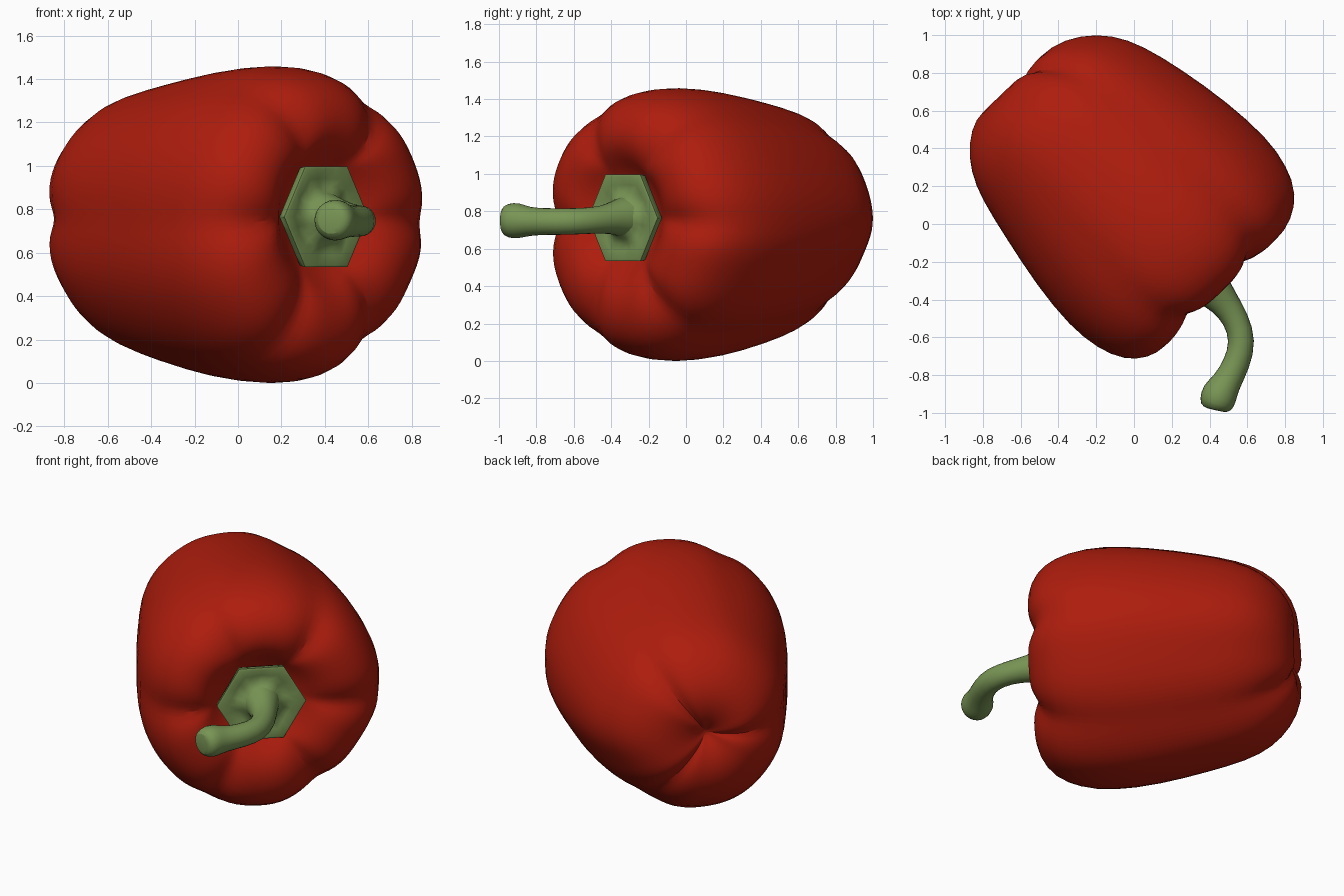
import bpy, bmesh
from math import sin, cos, pi, radians
from mathutils import Vector

if "Cube" in bpy.data.objects:
    bpy.data.objects.remove(bpy.data.objects["Cube"])

# Pepper axis lies flat: D points to the stem end, E sideways, UP vertical
D = Vector((0.692, -0.722, 0)).normalized()
UP = Vector((0, 0, 1))
E = UP.cross(D)


def place(d, e, z):
    return D * d + E * e + UP * z


def material(name, color):
    m = bpy.data.materials.new(name)
    m.diffuse_color = (*color, 1)
    m.use_nodes = True
    m.node_tree.nodes["Principled BSDF"].inputs["Base Color"].default_value = m.diffuse_color
    return m


def skin(name, rings, mat, levels, angle):
    """Join rings of points into a closed smooth surface."""
    bm = bmesh.new()
    rows = [[bm.verts.new(p) for p in ring] for ring in rings]
    n = len(rows[0])
    for a, b in zip(rows, rows[1:]):
        for i in range(n):
            j = (i + 1) % n
            bm.faces.new((a[i], a[j], b[j], b[i]))
    for row in (rows[0], rows[-1]):
        mid = bm.verts.new(sum((v.co for v in row), Vector()) / n)
        for i in range(n):
            bm.faces.new((row[i], row[(i + 1) % n], mid))
    bmesh.ops.recalc_face_normals(bm, faces=bm.faces)
    me = bpy.data.meshes.new(name)
    bm.to_mesh(me)
    bm.free()
    ob = bpy.data.objects.new(name, me)
    bpy.context.collection.objects.link(ob)
    me.materials.append(mat)
    if levels:
        sub = ob.modifiers.new("smooth", "SUBSURF")
        sub.levels = sub.render_levels = levels
    bpy.context.view_layer.objects.active = ob
    ob.select_set(True)
    bpy.ops.object.shade_smooth_by_angle(angle=radians(angle))
    ob.select_set(False)
    return ob


red = material("pepper_red", (0.42, 0.012, 0.004))
green = material("stem_green", (0.19, 0.30, 0.09))

# Fruit: (d, radius, centre e, centre z, six-crease depth, three-crease depth)
profile = [
    (0.42, 0.06, 0.06, 0.765, 0.00, 0),
    (0.44, 0.20, 0.06, 0.765, 0.00, 0),
    (0.50, 0.28, 0.06, 0.765, 0.03, 0),
    (0.56, 0.35, 0.07, 0.76, 0.07, 0),
    (0.588, 0.445, 0.09, 0.75, 0.07, 0),
    (0.566, 0.555, 0.10, 0.74, 0.055, 0),
    (0.49, 0.655, 0.105, 0.735, 0.035, 0),
    (0.35, 0.712, 0.105, 0.733, 0.022, 0),
    (0.16, 0.735, 0.105, 0.733, 0.015, 0),
    (-0.12, 0.71, 0.105, 0.733, 0.01, 0),
    (-0.42, 0.65, 0.105, 0.738, 0.005, 0.003),
    (-0.65, 0.595, 0.095, 0.747, 0, 0.012),
    (-0.80, 0.53, 0.085, 0.755, 0, 0.025),
    (-0.92, 0.42, 0.07, 0.755, 0, 0.04),
    (-0.987, 0.285, 0.05, 0.755, 0, 0.055),
    (-0.98, 0.16, 0.03, 0.755, 0, 0.05),
    (-0.94, 0.07, 0.02, 0.755, 0, 0.02),
    (-0.90, 0.02, 0.02, 0.755, 0, 0),
]
# Uneven lobes: radius change every 30 degrees around the axis
lobes = [0, -0.02, -0.02, 0, 0.018, 0.025, 0, 0.02, 0.03, 0.008, -0.045, -0.05]


def lobe(t):
    k = t / (pi / 6)
    i, f = int(k), k - int(k)
    f = (1 - cos(pi * f)) / 2
    return lobes[i % 12] * (1 - f) + lobes[(i + 1) % 12] * f


N = 48
rings = []
for d, r, e, z, six, three in profile:
    ring = []
    for i in range(N):
        t = 2 * pi * i / N
        groove = (1 - abs(sin(3 * t))) ** 2
        depth = six * groove + (three * groove if cos(3 * t) < 0 else 0)
        uneven = lobe(t) * min(1, max(0, (r - 0.25) / 0.3))
        rr = r + uneven - depth * min(1, r / 0.4)
        dd = d - depth * (0.8 if d > 0.3 else -0.8 if d < -0.7 else 0)
        ring.append(place(dd, e + rr * cos(t), z + rr * sin(t)))
    rings.append(ring)
skin("pepper_fruit", rings, red, 1, 60)

# Calyx: six-pointed plate with raised ribs running into the stem
rings = []
for d, r, rib, hexa in [(0.44, 0.20, 0, 1), (0.485, 0.26, 0, 1), (0.525, 0.268, 0, 1),
                        (0.53, 0.255, 0, 1), (0.515, 0.20, 0.008, 0.9),
                        (0.515, 0.155, 0.008, 0.6), (0.53, 0.12, 0.004, 0.3),
                        (0.56, 0.09, 0, 0), (0.60, 0.065, 0, 0)]:
    ring = []
    for i in range(24):
        t = 2 * pi * i / 24
        side = (t % (pi / 3)) - pi / 6
        rr = r * (1 + hexa * (cos(pi / 6) / cos(side) - 1))
        dd = d + rib * (2 * abs(cos(3 * t)) - 1)
        ring.append(place(dd, 0.06 + rr * cos(t), 0.765 + rr * sin(t)))
    rings.append(ring)
skin("calyx", rings, green, 0, 50)

# Stem: curved tube (x, y, z, radius) with a flared cut end
path = [(0.36, -0.28, 0.77, 0.13), (0.405, -0.335, 0.77, 0.115), (0.475, -0.41, 0.76, 0.082),
        (0.54, -0.50, 0.75, 0.072), (0.578, -0.62, 0.745, 0.074), (0.545, -0.74, 0.745, 0.074),
        (0.49, -0.84, 0.745, 0.078), (0.452, -0.895, 0.75, 0.102), (0.435, -0.955, 0.75, 0.096),
        (0.428, -0.985, 0.75, 0.07)]
pts = [Vector(p[:3]) for p in path]
rings = []
for k, p in enumerate(path):
    tangent = (pts[min(k + 1, len(pts) - 1)] - pts[max(k - 1, 0)]).normalized()
    side = tangent.cross(UP).normalized()
    up = side.cross(tangent)
    rings.append([pts[k] + (side * cos(2 * pi * i / 12) + up * sin(2 * pi * i / 12)) * p[3]
                  for i in range(12)])
skin("stem", rings, green, 1, 50)
